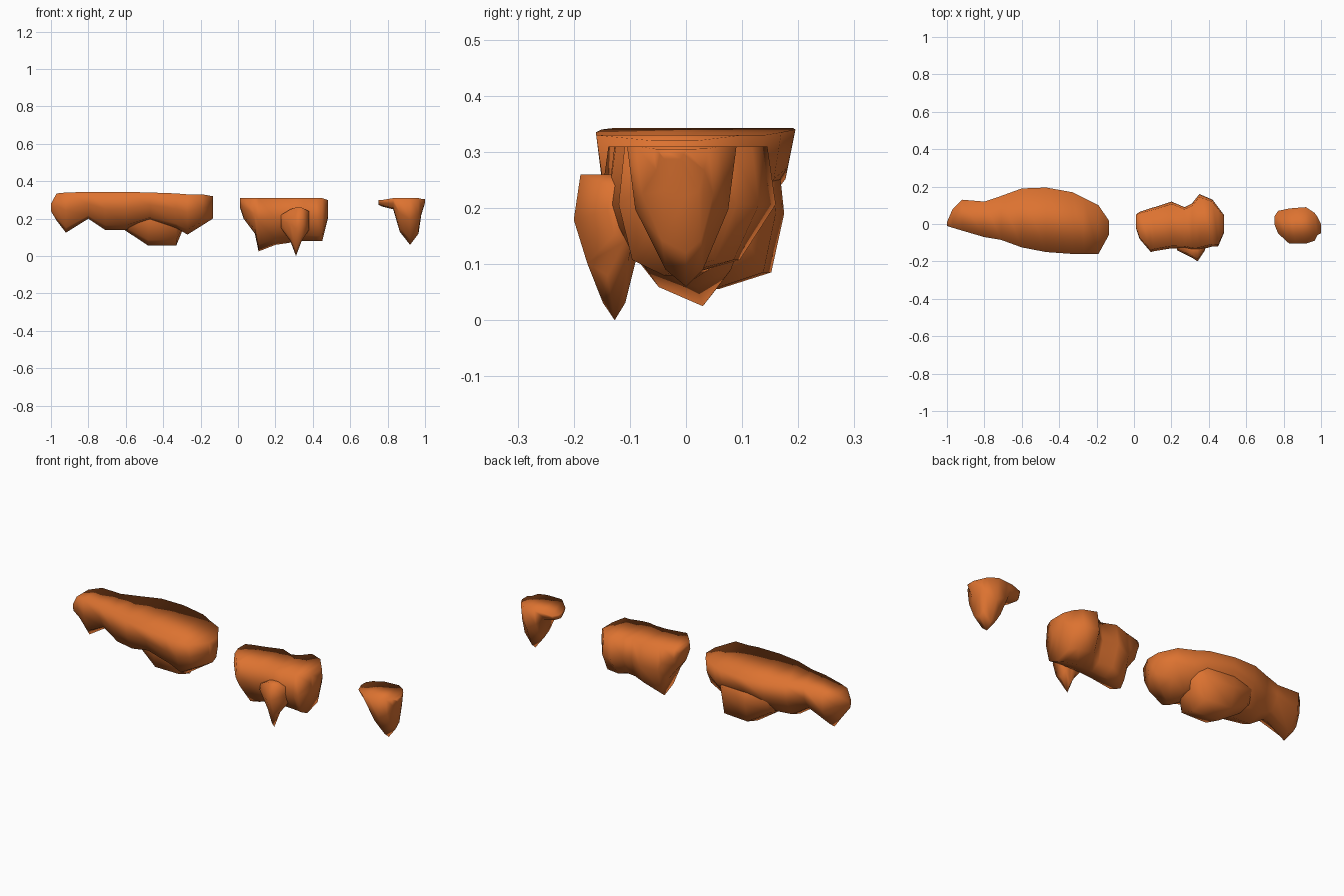
import bpy
import bmesh

start_cube = bpy.data.objects.get("Cube")
if start_cube:
    bpy.data.objects.remove(start_cube, do_unlink=True)


def make_material(name, colour):
    material = bpy.data.materials.new(name)
    material.use_nodes = True
    material.diffuse_color = colour
    material.node_tree.nodes["Principled BSDF"].inputs["Base Color"].default_value = colour
    return material


def section(station, rim, belly):
    """Flat-topped, pointed cross-section: rim, belly, lower side and keel."""
    x, front, back, top, keel_y, keel_z, fullness = station
    middle = (front + back) / 2
    depth = top - keel_z

    def scaled(y, factor):
        return middle + (y - middle) * factor

    def lower(y):
        return keel_y + (scaled(y, belly) - keel_y) * fullness

    belly_z = top - depth * 0.45
    lower_z = top - depth * 0.88
    return [
        (x, scaled(back, rim), top),
        (x, scaled(front, rim), top),
        (x, scaled(front, belly), belly_z),
        (x, lower(front), lower_z),
        (x, keel_y, keel_z),
        (x, lower(back), lower_z),
        (x, scaled(back, belly), belly_z),
    ]


def make_blob(name, stations, rim, belly, material):
    """Loft the cross-sections along x and close both ends."""
    bm = bmesh.new()
    rings = [[bm.verts.new(point) for point in section(station, rim, belly)]
             for station in stations]
    for ring, following in zip(rings, rings[1:]):
        for i in range(len(ring)):
            j = (i + 1) % len(ring)
            bm.faces.new((ring[i], ring[j], following[j], following[i]))
    bm.faces.new(rings[0])
    bm.faces.new(rings[-1])
    bmesh.ops.recalc_face_normals(bm, faces=bm.faces)
    for face in bm.faces:
        face.smooth = True
    mesh = bpy.data.meshes.new(name)
    bm.to_mesh(mesh)
    bm.free()
    mesh.materials.append(material)
    blob = bpy.data.objects.new(name, mesh)
    bpy.context.collection.objects.link(blob)
    return blob


orange = make_material("burnt orange", (0.72, 0.17, 0.03, 1))

# Station: x, front y, back y, top z, keel y, keel z, fullness of the lower side

# Long chunk with a drip near each end
long_chunk = [
    (-1, -.01, .01, .28, 0, .24, .5),
    (-.97, -.02, .08, .335, .03, .19, .5),
    (-.92, -.035, .13, .34, .02, .125, .35),
    (-.8, -.07, .12, .343, .02, .2, .6),
    (-.71, -.085, .15, .343, .02, .14, .6),
    (-.6, -.125, .19, .343, .01, .14, .6),
    (-.47, -.15, .195, .34, -.02, .19, .8),
    (-.33, -.16, .17, .335, -.05, .15, .7),
    (-.27, -.16, .14, .33, -.06, .115, .6),
    (-.19, -.16, .1, .33, -.03, .165, .7),
    (-.135, -.06, .02, .32, -.03, .2, .7),
]
make_blob("long_chunk", long_chunk, 1, 0.92, orange)

# Heavy lobe hanging under the back of the long chunk
hanging_lobe = [
    (-.67, .02, .1, .3, .06, .2, .6),
    (-.6, -.03, .16, .3, .06, .135, .7),
    (-.48, -.06, .175, .3, .06, .056, .8),
    (-.33, -.06, .16, .3, .05, .056, .8),
    (-.3, -.03, .13, .3, .05, .13, .7),
    (-.26, 0, .1, .3, .05, .2, .6),
]
make_blob("hanging_lobe", hanging_lobe, 0.9, 1, orange)

# Middle chunk
middle_chunk = [
    (.01, -.02, .05, .31, .01, .26, .6),
    (.03, -.08, .065, .31, .01, .2, .6),
    (.09, -.15, .085, .31, .02, .12, .6),
    (.11, -.145, .09, .31, .03, .025, .45),
    (.2, -.13, .12, .31, .02, .06, .6),
    (.27, -.13, .09, .31, .01, .07, .6),
    (.31, -.14, .11, .31, 0, .08, .6),
    (.35, -.14, .16, .31, 0, .08, .6),
    (.42, -.12, .13, .31, -.02, .08, .7),
    (.45, -.12, .09, .31, -.04, .08, .7),
    (.48, -.05, .05, .3, 0, .2, .7),
]
make_blob("middle_chunk", middle_chunk, 0.9, 1, orange)

# Pointed drip on the front of the middle chunk
front_drip = [
    (.23, -.14, -.06, .22, -.1, .15, .6),
    (.28, -.165, -.07, .25, -.12, .08, .5),
    (.31, -.18, -.08, .26, -.127, 0, .4),
    (.34, -.2, -.08, .26, -.14, .08, .6),
    (.38, -.14, -.08, .24, -.11, .14, .6),
]
make_blob("front_drip", front_drip, 0.8, 1, orange)

# Small chunk tapering to one drip
small_chunk = [
    (.75, 0, .04, .3, .02, .275, .6),
    (.77, -.05, .07, .3, .01, .265, .7),
    (.83, -.105, .083, .31, 0, .25, .8),
    (.865, -.105, .086, .31, 0, .13, .5),
    (.92, -.105, .09, .31, 0, .06, .4),
    (.965, -.09, .06, .31, 0, .12, .55),
    (.98, -.06, .04, .306, 0, .22, .7),
    (1, -.05, 0, .305, -.02, .285, .7),
]
make_blob("small_chunk", small_chunk, 1, 0.85, orange)
